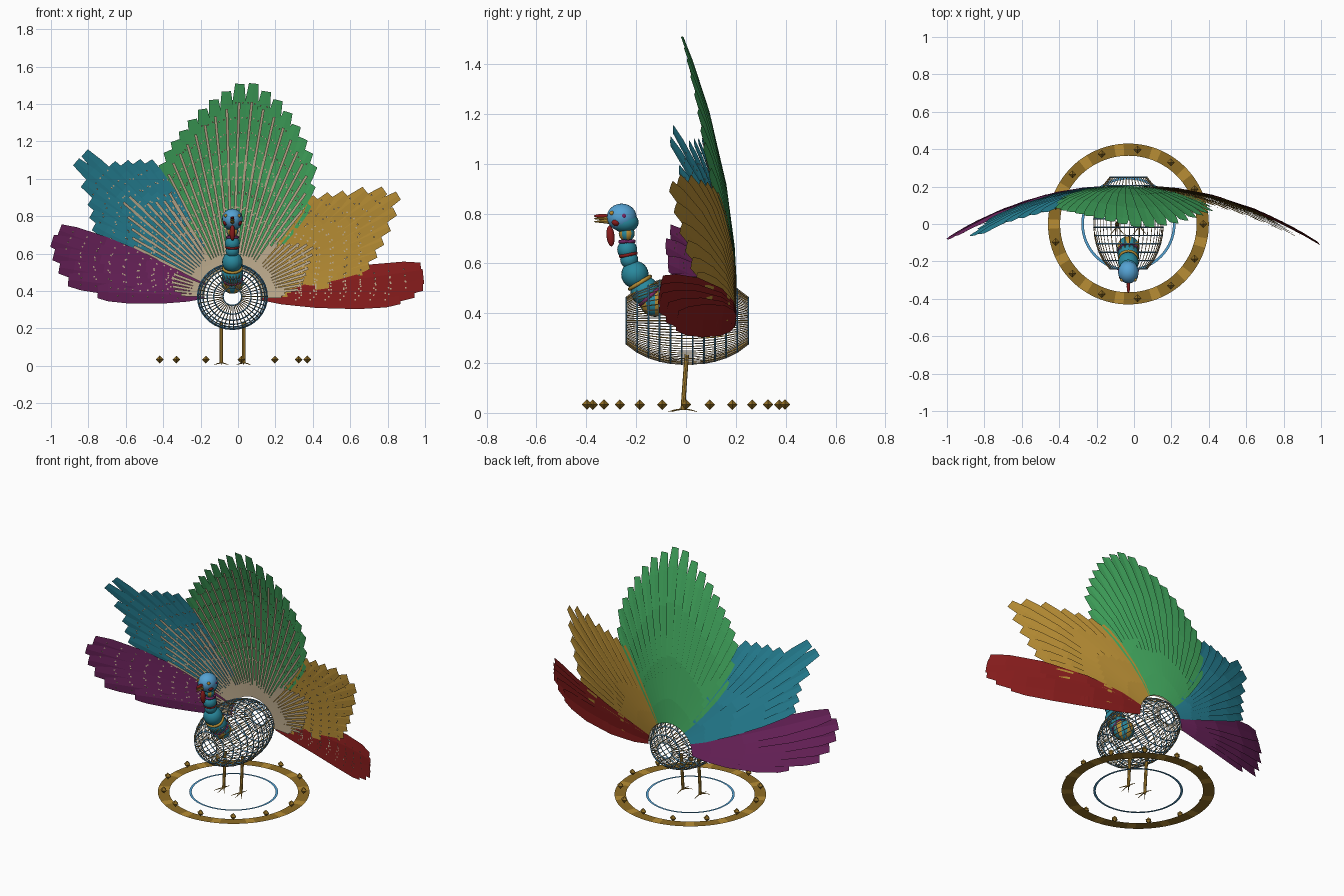
import bpy, bmesh, math
from mathutils import Vector, Matrix

if "Cube" in bpy.data.objects:
    bpy.data.objects.remove(bpy.data.objects["Cube"])

CX, CZ = -0.03, 0.37   # body axis
TAU = math.tau


def material(name, rgb):
    m = bpy.data.materials.new(name)
    m.use_nodes = True
    m.diffuse_color = (*rgb, 1)
    bsdf = next(n for n in m.node_tree.nodes if n.type == 'BSDF_PRINCIPLED')
    bsdf.inputs["Base Color"].default_value = (*rgb, 1)
    bsdf.inputs["Roughness"].default_value = 0.7
    return m


GREEN = material("green", (0.055, 0.4, 0.115))
TEAL = material("teal", (0.022, 0.25, 0.34))
PURPLE = material("purple", (0.18, 0.02, 0.13))
GOLD = material("gold", (0.48, 0.27, 0.035))
RED = material("red", (0.25, 0.012, 0.012))
BLUE = material("sky blue", (0.09, 0.36, 0.65))
CREAM = material("cream", (0.55, 0.44, 0.29))
BRONZE = material("bronze", (0.28, 0.155, 0.018))


def finish(bm, name, *mats, smooth=False):
    me = bpy.data.meshes.new(name)
    bm.to_mesh(me)
    bm.free()
    for m in mats:
        me.materials.append(m)
    ob = bpy.data.objects.new(name, me)
    bpy.context.collection.objects.link(ob)
    if smooth:
        for p in me.polygons:
            p.use_smooth = True
    return ob


def skin(bm, rows, closed=False, wrap=False, mat=0):
    """Bridge rows of points with quads."""
    vs = [[bm.verts.new(p) for p in row] for row in rows]
    n, k = len(vs), len(vs[0])
    for i in range(n if closed else n - 1):
        a, b = vs[i], vs[(i + 1) % n]
        for j in range(k if wrap else k - 1):
            f = bm.faces.new((a[j], a[(j + 1) % k], b[(j + 1) % k], b[j]))
            f.material_index = mat


def tube(bm, pts, r, sides=4, closed=False, mat=0, taper=1.0):
    pts = [Vector(p) for p in pts]
    n, rows = len(pts), []
    for i, p in enumerate(pts):
        a = pts[i - 1] if closed or i else p
        b = pts[(i + 1) % n] if closed or i < n - 1 else p
        d = (b - a).normalized()
        u = d.orthogonal() if abs(d.y) > 0.99 else d.cross(Vector((0, 1, 0)))
        u.normalize()
        v = d.cross(u)
        rr = r * (1 + (taper - 1) * i / max(n - 1, 1))
        rows.append([p + rr * (u * math.cos(TAU * k / sides) + v * math.sin(TAU * k / sides))
                     for k in range(sides)])
    skin(bm, rows, closed, True, mat)


def ball(name, loc, size, *mats, tilt=0):
    """Ellipsoid; a second material makes upright stripes."""
    bm = bmesh.new()
    bmesh.ops.create_uvsphere(bm, u_segments=20, v_segments=12, radius=1)
    for f in bm.faces:
        c = f.calc_center_median()
        f.material_index = int(math.atan2(c.y, c.x) / TAU * 10 + 10) % len(mats)
    m = Matrix.Translation(loc) @ Matrix.Rotation(tilt, 4, 'X') @ Matrix.Diagonal((*size, 1))
    bmesh.ops.transform(bm, matrix=m, verts=bm.verts)
    return finish(bm, name, *mats, smooth=True)


# Feather fan: strips laid on one shallow dish
def dish(r, ang, s=0.0, off=0.0):
    x = r * math.cos(ang) - s * math.sin(ang)
    z = r * math.sin(ang) + s * math.cos(ang)
    y = 0.205 - 0.3 * x * x - 0.17 * z * z + 0.08 * x * x * z * z
    return (CX + x, y + off, CZ + z)


FEATHER = [(0, .012), (.15, .026), (.4, .038), (.7, .042), (.9, .036), (1, .025)]
START = 0.15


def feather(bm, ang, length, shaft, width):
    def at(t):
        return START + (length - START) * t
    rows = [[dish(at(t), ang, s, s * 0.13 + abs(s) * 0.08) for s in (-w * width, 0, w * width)]
            for t, w in FEATHER]
    skin(bm, rows)
    # flat pale shaft, then pairs of flecks towards the tip
    skin(bm, [[dish(at(shaft * i / 8), ang, s, -.012) for s in (-.007, .007)]
              for i in range(9)], mat=1)
    r = at(0.25)
    while r < at(0.92):
        for side in (-.018, .018):
            rows = [[dish(r + dr, ang, side + ds, -.01) for ds in (-.004, .004)]
                    for dr in (-.004, .004)]
            skin(bm, rows, mat=1)
        r += 0.08


def wing(name, mat, outline, shaft, step=3.7, width=1.0):
    bm = bmesh.new()
    lo, hi = outline[0][0], outline[-1][0]
    n = round((hi - lo) / step)
    for i in range(n + 1):
        a = lo + (hi - lo) * i / n
        for (a0, l0), (a1, l1) in zip(outline, outline[1:]):
            if a0 <= a <= a1 + 1e-6:
                length = l0 + (l1 - l0) * (a - a0) / (a1 - a0)
                feather(bm, math.radians(a), length, shaft, width)
                break
    finish(bm, name, mat, CREAM)


wing("green_tail_feathers", GREEN,
     [(51, .64), (58, .82), (69, .97), (76, 1.07), (86, 1.16), (97, 1.04), (107, .92),
      (117, .82), (125, .6)], 0.9)
wing("teal_feathers", TEAL,
     [(122, .85), (129, .92), (132, .94), (135, 1.1), (139, 1.11), (142, 1.02), (145, .93),
      (153, .83)], 0.65, 3.4)
wing("purple_feathers", PURPLE,
     [(159, .99), (163, 1.01), (168, .97), (174, .89), (178, .72)], 0.22, 3.8, 1.35)
wing("gold_feathers", GOLD,
     [(6, .66), (14, .76), (22, .88), (27, .97), (32, 1.05), (37, .95), (42, .82), (53, .63)], 0.4)
wing("red_feathers", RED, [(0, .9), (3, 1.01), (5, 1.03), (8, 1.02)], 0.15, 2, 1.6)

# Open wire body
bm = bmesh.new()
profile = [(-.24, .05)]
for i in range(12):
    y = -.24 + .49 * i / 11
    profile.append((y, .187 * math.sqrt(1 - ((y - .005) / .29) ** 2)))
profile.append((.25, .05))


def around(y, r, a):
    return (CX + r * math.cos(a), y, CZ + .94 * r * math.sin(a))


for y, r in profile:
    tube(bm, [around(y, r, TAU * k / 36) for k in range(36)], .0035, closed=True)
for k in range(45):
    tube(bm, [around(y, r, TAU * k / 45) for y, r in profile], .0025, mat=1 if k % 3 else 2)
finish(bm, "wire_body", BLUE, CREAM, GOLD)

# Beaded neck with coloured collars
beads = [(-.125, .445, .06, (GOLD, TEAL)), (-.165, .49, .058, (TEAL,)),
         (-.205, .555, .055, (TEAL,)), (-.228, .615, .036, (TEAL,)),
         (-.236, .655, .04, (TEAL,)), (-.238, .72, .032, (GOLD, TEAL))]
for i, (y, z, r, mats) in enumerate(beads):
    ball(f"neck_bead_{i}", (CX, y, z), (r, r, r), *mats)
for i, (a, b) in enumerate(zip(beads, beads[1:])):
    p, q = Vector((CX, a[0], a[1])), Vector((CX, b[0], b[1]))
    d = (q - p).normalized()
    v = d.cross(Vector((1, 0, 0)))
    mid, r = (p + q) / 2, min(a[2], b[2]) * .87
    bm = bmesh.new()
    tube(bm, [mid + r * (Vector((1, 0, 0)) * math.cos(TAU * k / 20) + v * math.sin(TAU * k / 20))
              for k in range(20)], .008, 6, True)
    finish(bm, f"neck_collar_{i}", (PURPLE, GOLD, GOLD, RED)[i % 4], smooth=True)

# Head
ball("head", (CX, -.258, .785), (.055, .06, .055), BLUE)
ball("nape_patch", (CX, -.245, .765), (.05, .055, .042), TEAL)
ball("wattle", (CX, -.303, .71), (.015, .016, .042), RED, tilt=.1)
ball("snood", (CX, -.335, .79), (.009, .035, .008), RED)
for name, z, mat in (("upper_beak", .782, GOLD), ("lower_beak", .77, GOLD)):
    bm = bmesh.new()
    tube(bm, [(CX, -.3, z), (CX, -.37, z - .003)], .013, 8, taper=.1)
    finish(bm, name, mat)
for side, label in ((1, "left"), (-1, "right")):
    ball(f"{label}_cheek", (CX + side * .036, -.28, .765), (.015, .018, .015), RED)
    ball(f"{label}_ear", (CX + side * .043, -.25, .79), (.013, .013, .013), PURPLE)
    ball(f"{label}_eye", (CX + side * .036, -.298, .802), (.009, .009, .009), GOLD)

# Legs and toes
for side, label in ((1, "left"), (-1, "right")):
    x = CX + side * .06
    bm = bmesh.new()
    tube(bm, [(x, .003, .235), (x, -.013, .012)], .009, 8)
    for a in (-130, -90, -50, 90):
        d = Vector((math.cos(math.radians(a)), math.sin(math.radians(a)), 0))
        base = Vector((x, -.013, .016))
        tube(bm, [base, base + d * .03 + Vector((0, 0, -.004)),
                  base + d * .058 + Vector((0, 0, -.011))], .004, 5, taper=.3)
    finish(bm, f"{label}_leg", GOLD)


# Base rings, flat sheets on the ground
def flat_ring(name, r0, r1, mats, patches=0):
    bm = bmesh.new()
    n = 104
    skin(bm, [[(CX + r * math.cos(TAU * k / n), r * math.sin(TAU * k / n), 0)
               for r in (r1, r0)] for k in range(n)], True)
    for f in bm.faces:
        f.normal_update()
        if f.normal.z < 0:
            f.normal_flip()
        c = f.calc_center_median()
        if patches:
            t = math.atan2(c.y, c.x - CX) / TAU * patches % 1
            f.material_index = int(abs(t - .5) < .13)
    finish(bm, name, *mats)


flat_ring("outer_ring", .365, .43, (BRONZE, GOLD), 13)
flat_ring("inner_ring", .238, .252, (BLUE,))

# Ring studs
for k in range(13):
    a = TAU * k / 13
    bm = bmesh.new()
    for end in (1, -1):
        tip = bm.verts.new((0, 0, end * .021))
        rim = [bm.verts.new((.021 * math.cos(TAU * j / 4), .021 * math.sin(TAU * j / 4), 0))
               for j in range(4)]
        for j in range(4):
            bm.faces.new((rim[j], rim[(j + 1) % 4], tip)[::end])
    bmesh.ops.remove_doubles(bm, verts=bm.verts, dist=1e-5)
    bmesh.ops.translate(bm, verts=bm.verts, vec=(CX + .4 * math.cos(a), .4 * math.sin(a), .033))
    finish(bm, f"ring_stud_{k}", BRONZE)
